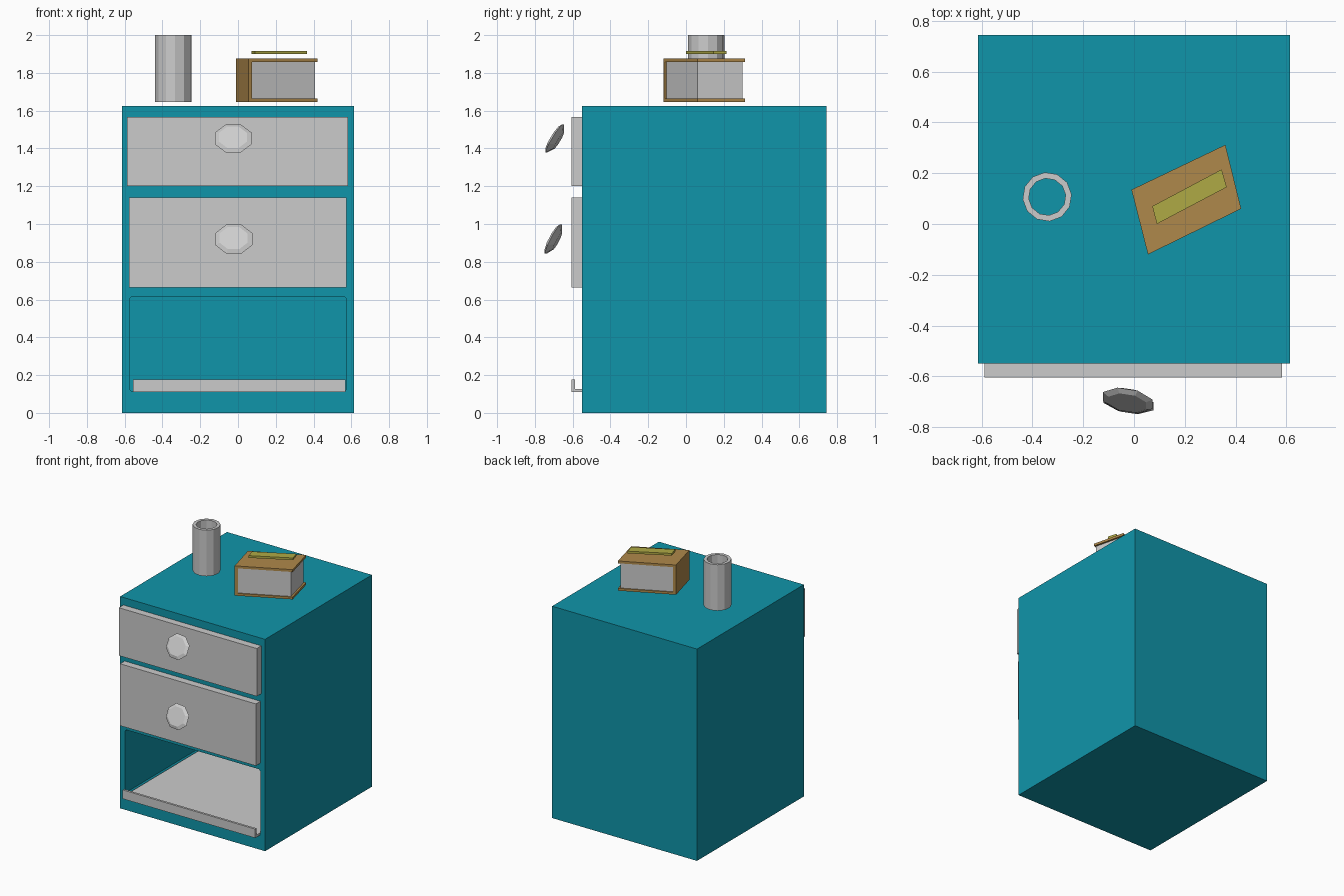
import bpy, bmesh
from math import cos, sin, pi
from mathutils import Vector

if "Cube" in bpy.data.objects:
    bpy.data.objects.remove(bpy.data.objects["Cube"])


def material(name, rgb):
    m = bpy.data.materials.new(name)
    m.diffuse_color = (*rgb, 1)
    m.use_nodes = True
    m.node_tree.nodes["Principled BSDF"].inputs["Base Color"].default_value = m.diffuse_color
    return m


def finish(name, bm, mat=None):
    bmesh.ops.recalc_face_normals(bm, faces=bm.faces[:])
    me = bpy.data.meshes.new(name)
    bm.to_mesh(me)
    bm.free()
    ob = bpy.data.objects.new(name, me)
    bpy.context.collection.objects.link(ob)
    if mat:
        me.materials.append(mat)
    return ob


def prism(name, pts, z0, z1, mat=None):
    bm = bmesh.new()
    f = bm.faces.new([bm.verts.new((x, y, z0)) for x, y in pts])
    up = bmesh.ops.extrude_face_region(bm, geom=[f])["geom"]
    top = [v for v in up if isinstance(v, bmesh.types.BMVert)]
    bmesh.ops.translate(bm, vec=(0, 0, z1 - z0), verts=top)
    # extruding keeps only one cap when the source face is consumed
    if f.is_valid is False or len(bm.faces) < len(pts) + 2:
        bmesh.ops.holes_fill(bm, edges=bm.edges[:])
    return finish(name, bm, mat)


def box(name, x0, x1, y0, y1, z0, z1, mat=None):
    return prism(name, [(x0, y0), (x1, y0), (x1, y1), (x0, y1)], z0, z1, mat)


def loft(name, rings, closed=False, mat=None):
    """Skin between rings; cap the ends, or join last to first."""
    bm = bmesh.new()
    vs = [[bm.verts.new(p) for p in r] for r in rings]
    n = len(vs[0])
    pairs = list(zip(vs, vs[1:])) + ([(vs[-1], vs[0])] if closed else [])
    for a, b in pairs:
        for i in range(n):
            j = (i + 1) % n
            bm.faces.new((a[i], a[j], b[j], b[i]))
    if not closed:
        bm.faces.new(vs[0])
        bm.faces.new(vs[-1])
    return finish(name, bm, mat)


teal = material("teal_paint", (0.005, 0.30, 0.40))
brown = material("book_cover_brown", (0.43, 0.25, 0.07))
yellow = material("label_yellow", (0.43, 0.40, 0.06))

# cabinet with an open compartment at the bottom
cabinet = box("cabinet", -0.615, 0.615, -0.55, 0.745, 0, 1.625, teal)
cutter = box("compartment_cutter", -0.575, 0.575, -0.8, 0.70, 0.115, 0.615, teal)
bm = bmesh.new()
bm.from_mesh(cutter.data)
along = [e for e in bm.edges if abs(e.verts[0].co.y - e.verts[1].co.y) > 1]
bmesh.ops.bevel(bm, geom=along, offset=0.012, segments=1, affect='EDGES')
bm.to_mesh(cutter.data)
bm.free()
cut = cabinet.modifiers.new("compartment", 'BOOLEAN')
cut.operation = 'DIFFERENCE'
cut.solver = 'EXACT'
cut.object = cutter
bpy.context.view_layer.objects.active = cabinet
bpy.ops.object.modifier_apply(modifier=cut.name)
bpy.data.objects.remove(cutter)

# drawer fronts
box("top_drawer_front", -0.588, 0.583, -0.605, -0.545, 1.20, 1.567)
box("middle_drawer_front", -0.578, 0.575, -0.605, -0.545, 0.665, 1.14)

# pull-out shelf with a raised front lip
box("shelf_floor", -0.555, 0.57, -0.592, 0.70, 0.11, 0.127)
box("shelf_lip", -0.555, 0.57, -0.605, -0.588, 0.11, 0.178)


# tilted eight-sided knobs: small back, wide rim, narrower front cap
def knob(name, centre, up):
    c, u, r = Vector(centre), Vector(up), Vector((0.1, -0.015, 0))
    n = r.cross(u).normalized()
    if n.y > 0:
        n = -n
    rings = []
    for s, d in ((0.55, -0.025), (1.0, 0.0), (0.76, 0.012)):
        rings.append([c + n * d + s * 1.06 * (r * cos(t) + u * sin(t))
                      for t in ((k + 0.5) * pi / 4 for k in range(8))])
    loft(name, rings)


knob("top_knob", (-0.025, -0.695, 1.453), (0, 0.045, 0.075))
knob("middle_knob", (-0.022, -0.703, 0.92), (0, 0.040, 0.078))


# open twelve-sided tube
def ring(r, z, n=12):
    return [(-0.342 + r * cos(2 * pi * k / n + 0.1), 0.107 + r * sin(2 * pi * k / n + 0.1), z)
            for k in range(n)]


loft("cup", [ring(0.097, 1.647), ring(0.097, 2.0), ring(0.073, 2.0), ring(0.073, 1.647)], closed=True)

# book: corners run front left, front right, back right, back left
corners = [Vector(p) for p in ((0.055, -0.12), (0.422, 0.06), (0.36, 0.312), (-0.01, 0.135))]


def on_book(s, t):
    return corners[0].lerp(corners[1], s).lerp(corners[3].lerp(corners[2], s), t)


def book_part(name, s0, s1, t0, t1, z0, z1, mat=None):
    prism(name, [on_book(s0, t0), on_book(s1, t0), on_book(s1, t1), on_book(s0, t1)], z0, z1, mat)


book_part("book_back_cover", 0, 1, 0, 1, 1.647, 1.665, brown)
book_part("book_front_cover", 0, 1, 0, 1, 1.857, 1.875, brown)
book_part("book_spine", 0, 0.055, 0, 1, 1.665, 1.857, brown)
book_part("book_pages", 0.055, 0.965, 0.03, 0.97, 1.665, 1.857)

# label strip above the cover
prism("book_label", [(0.09, 0), (0.365, 0.145), (0.345, 0.215), (0.072, 0.07)], 1.9, 1.917, yellow)
